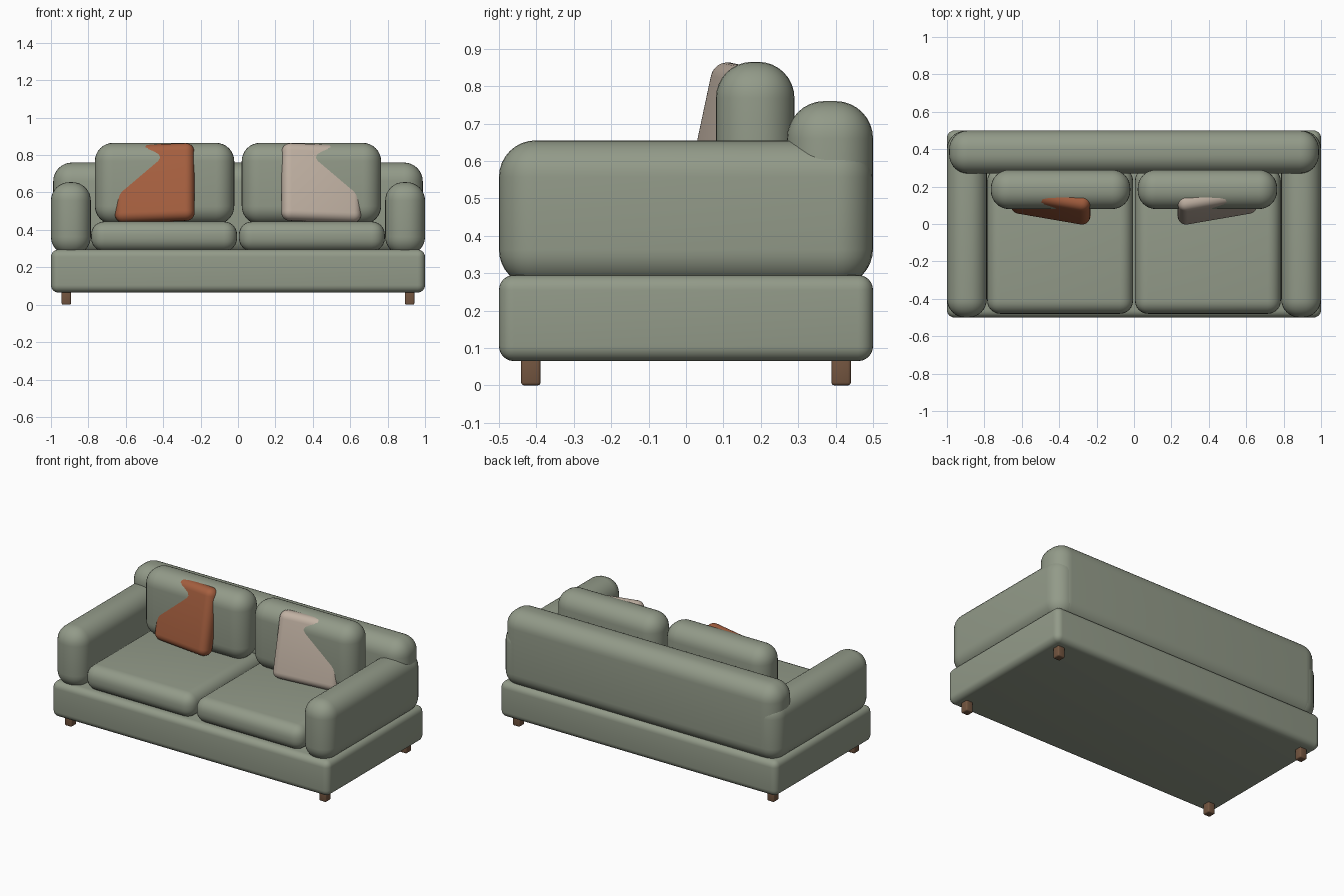
import bpy, bmesh
from math import radians
from mathutils import Matrix, Vector

cube = bpy.data.objects.get("Cube")
if cube:
    bpy.data.objects.remove(cube, do_unlink=True)


def material(name, rgb):
    mat = bpy.data.materials.new(name)
    mat.use_nodes = True
    mat.diffuse_color = (*rgb, 1)
    mat.node_tree.nodes["Principled BSDF"].inputs["Base Color"].default_value = (*rgb, 1)
    return mat


SAGE = material("sage fabric", (0.29, 0.325, 0.25))
RUST = material("rust fabric", (0.38, 0.115, 0.05))
BEIGE = material("beige fabric", (0.53, 0.44, 0.365))
WOOD = material("brown wood", (0.17, 0.09, 0.05))


def rounded_box(name, low, high, radius, mat, segments=6, rotation=None):
    """Box between two corners with rounded edges, turned about its centre."""
    low, high = Vector(low), Vector(high)
    bm = bmesh.new()
    bmesh.ops.create_cube(bm, size=1)
    bmesh.ops.scale(bm, vec=high - low, verts=bm.verts)
    bmesh.ops.bevel(bm, geom=bm.edges[:], offset=radius, segments=segments,
                    profile=0.5, affect='EDGES', clamp_overlap=True)
    if rotation:
        bmesh.ops.transform(bm, matrix=rotation, verts=bm.verts)
    mesh = bpy.data.meshes.new(name)
    bm.to_mesh(mesh)
    bm.free()
    mesh.materials.append(mat)
    obj = bpy.data.objects.new(name, mesh)
    obj.location = (low + high) / 2
    bpy.context.collection.objects.link(obj)
    for other in bpy.context.selected_objects:
        other.select_set(False)
    obj.select_set(True)
    bpy.context.view_layer.objects.active = obj
    bpy.ops.object.shade_smooth_by_angle(angle=radians(40))
    return obj


def sided_box(name, side, low, high, radius, mat, **options):
    """Rounded box given for the +x side, mirrored when side is -1."""
    xs = sorted((side * low[0], side * high[0]))
    return rounded_box(name, (xs[0], *low[1:]), (xs[1], *high[1:]), radius, mat, **options)


# Frame
rounded_box("base", (-1, -0.5, 0.065), (1, 0.5, 0.295), 0.04, SAGE)
rounded_box("backrest", (-0.988, 0.27, 0.265), (0.988, 0.5, 0.76), 0.1, SAGE, segments=8)

for side, label, fabric in ((1, "left", BEIGE), (-1, "right", RUST)):
    # Arms and cushions
    sided_box(label + "_arm", side, (0.787, -0.5, 0.265), (1, 0.498, 0.655), 0.098, SAGE, segments=8)
    sided_box(label + "_seat_cushion", side, (0.005, -0.48, 0.285), (0.785, 0.3, 0.445), 0.07, SAGE)
    sided_box(label + "_back_cushion", side, (0.02, 0.08, 0.43), (0.765, 0.29, 0.865), 0.097, SAGE, segments=8)

    # Throw pillow turned towards the middle and leaning back
    lean = Matrix.Rotation(radians(-12), 4, 'X') @ Matrix.Rotation(radians(10 * side), 4, 'Z')
    sided_box(label + "_throw_pillow", side, (0.23, 0.06, 0.44), (0.66, 0.16, 0.86),
              0.045, fabric, rotation=lean)

    # Legs
    for y, place in ((-0.415, "front"), (0.415, "back")):
        sided_box(f"{place}_{label}_leg", side, (0.893, y - 0.026, 0), (0.943, y + 0.026, 0.075),
                  0.008, WOOD, segments=3)
